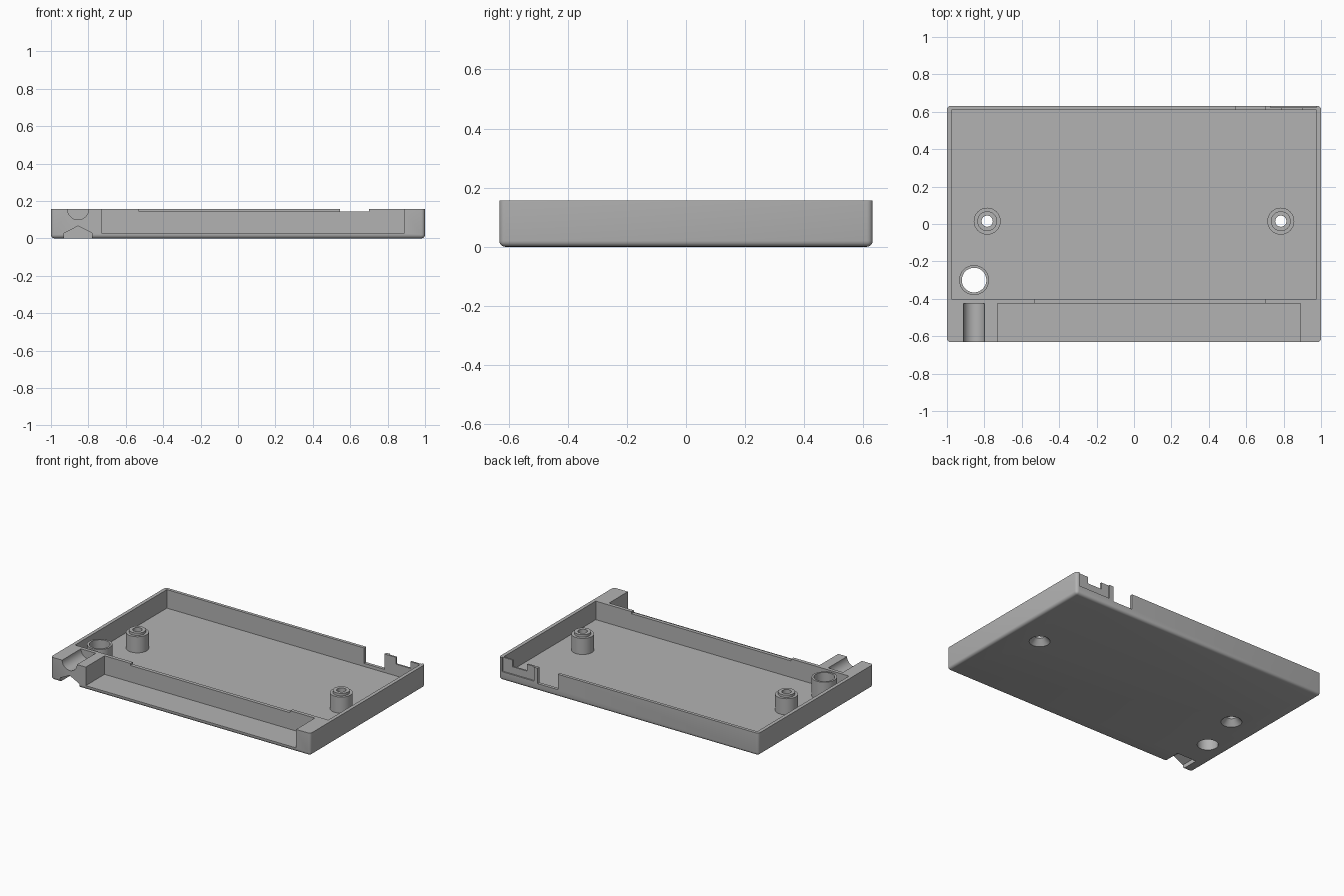
import bpy, bmesh, math
from mathutils import Vector

old = bpy.data.objects.get("Cube")
if old:
    bpy.data.objects.remove(old, do_unlink=True)

TOP, FLOOR = 0.157, 0.028
HALF_X, HALF_Y = 1.0, 0.632

grey = bpy.data.materials.new("plain grey")
grey.use_nodes = True
colour = (0.45, 0.45, 0.45, 1)
grey.diffuse_color = colour
grey.node_tree.nodes["Principled BSDF"].inputs["Base Color"].default_value = colour


def finish(name, bm):
    bmesh.ops.recalc_face_normals(bm, faces=bm.faces[:])
    mesh = bpy.data.meshes.new(name)
    bm.to_mesh(mesh)
    bm.free()
    mesh.materials.append(grey)
    obj = bpy.data.objects.new(name, mesh)
    bpy.context.collection.objects.link(obj)
    return obj


def box_bm(x0, x1, y0, y1, z0, z1):
    bm = bmesh.new()
    bmesh.ops.create_cube(bm, size=1)
    for v in bm.verts:
        v.co = Vector((x1 if v.co.x > 0 else x0,
                       y1 if v.co.y > 0 else y0,
                       z1 if v.co.z > 0 else z0))
    return bm


def box(name, *limits):
    return finish(name, box_bm(*limits))


def prism_y(name, profile, y0, y1):
    """Extrude an x-z outline along y."""
    bm = bmesh.new()
    face = bm.faces.new([bm.verts.new((x, y0, z)) for x, z in profile])
    moved = bmesh.ops.extrude_face_region(bm, geom=[face])["geom"]
    bmesh.ops.translate(bm, vec=(0, y1 - y0, 0),
                        verts=[g for g in moved if isinstance(g, bmesh.types.BMVert)])
    return finish(name, bm)


def cylinder(name, x, y, r, z0, z1):
    bm = bmesh.new()
    ring = [bm.verts.new((x + r * math.cos(a), y + r * math.sin(a), z0))
            for a in (math.tau * i / 32 for i in range(32))]
    moved = bmesh.ops.extrude_face_region(bm, geom=[bm.faces.new(ring)])["geom"]
    bmesh.ops.translate(bm, vec=(0, 0, z1 - z0),
                        verts=[g for g in moved if isinstance(g, bmesh.types.BMVert)])
    return finish(name, bm)


def lathe(name, x, y, profile):
    """Revolve a closed r-z outline about a vertical axis."""
    bm = bmesh.new()
    rings = [[bm.verts.new((x + r * math.cos(a), y + r * math.sin(a), z)) for r, z in profile]
             for a in (math.tau * i / 32 for i in range(32))]
    n = len(profile)
    for i, ring in enumerate(rings):
        after = rings[(i + 1) % 32]
        for j in range(n):
            k = (j + 1) % n
            bm.faces.new((ring[j], after[j], after[k], ring[k]))
    return finish(name, bm)


def smooth(obj):
    bpy.ops.object.select_all(action="DESELECT")
    obj.select_set(True)
    bpy.context.view_layer.objects.active = obj
    bpy.ops.object.shade_smooth_by_angle(angle=math.radians(32))


def cut(target, cutter):
    bpy.context.view_layer.objects.active = target
    mod = target.modifiers.new("cut", "BOOLEAN")
    mod.operation, mod.solver, mod.object = "DIFFERENCE", "EXACT", cutter
    bpy.ops.object.modifier_apply(modifier=mod.name)
    bpy.data.objects.remove(cutter, do_unlink=True)


# Tray block with rounded corners and underside
bm = box_bm(-HALF_X, HALF_X, -HALF_Y, HALF_Y, 0, TOP)
edges = [e for e in bm.edges if min(v.co.z for v in e.verts) < 0.01]
bmesh.ops.bevel(bm, geom=edges, offset=0.02, segments=4, profile=0.5, affect="EDGES")
tray = finish("tray", bm)

# Main cavity, front shelf and lowered divider wall
cut(tray, box("cavity_cutter", -0.975, 0.975, -0.40, 0.61, FLOOR, 0.3))
cut(tray, box("shelf_cutter", -0.73, 0.89, -0.8, -0.425, FLOOR, 0.3))
cut(tray, box("divider_cutter", -0.53, 0.70, -0.45, -0.38, 0.143, 0.3))

# Rear wall opening, thin recess and slot
cut(tray, box("rear_opening_cutter", 0.545, 0.70, 0.58, 0.8, 0.05, 0.3))
cut(tray, box("rear_recess_cutter", 0.73, 0.975, 0.622, 0.8, 0.06, 0.3))
cut(tray, box("rear_slot_cutter", 0.79, 0.90, 0.58, 0.8, 0.11, 0.3))

# Cable channel over the corner block, and peaked notch beneath it
cx, r = -0.855, 0.057
arc = [(cx + r * math.cos(a), TOP + r * math.sin(a))
       for a in (math.pi + math.pi * i / 16 for i in range(17))]
cut(tray, prism_y("channel_cutter", arc + [(cx + r, 0.3), (cx - r, 0.3)], -0.8, -0.425))
notch = [(cx - 0.075, -0.1), (cx + 0.075, -0.1), (cx + 0.075, FLOOR),
         (cx, 0.066), (cx - 0.075, FLOOR)]
cut(tray, prism_y("notch_cutter", notch, -0.8, -0.505))

# Screw bosses with countersunk holes
for side, x in (("left", 0.785), ("right", -0.785)):
    cut(tray, cylinder("boss_cutter", x, 0.015, 0.072, -0.1, 0.1))
    smooth(lathe(side + "_screw_boss", x, 0.015,
                 [(0.072, 0), (0.072, 0.14), (0.053, 0.14), (0.053, TOP),
                  (0.03, TOP), (0.03, 0.04), (0.066, 0)]))

# Open button tube
cut(tray, cylinder("tube_cutter", cx, -0.30, 0.08, -0.1, 0.1))
smooth(lathe("button_tube", cx, -0.30, [(0.08, 0), (0.08, TOP), (0.066, TOP), (0.066, 0)]))

smooth(tray)
